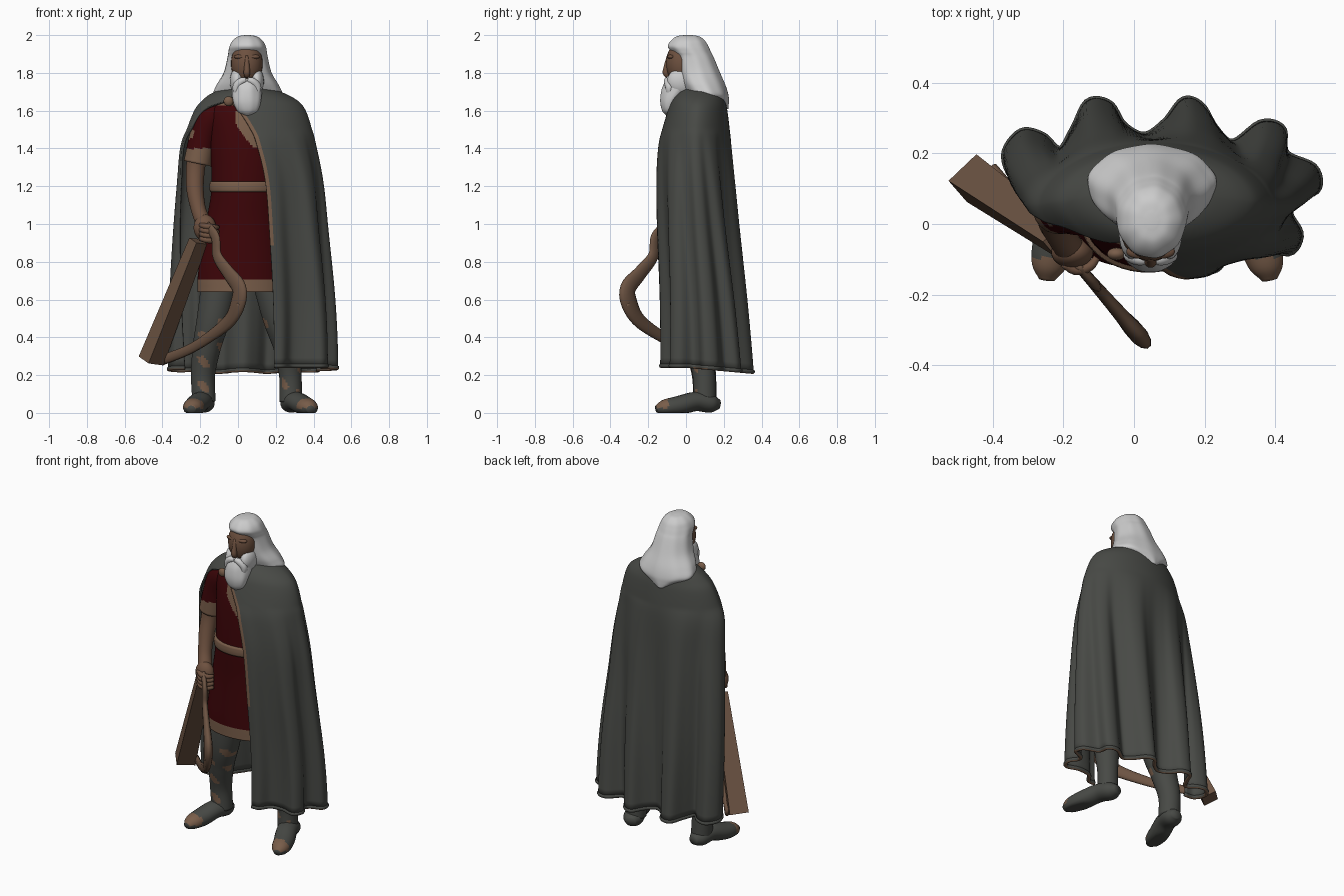
import bpy, bmesh, math
from mathutils import Vector, Matrix

if "Cube" in bpy.data.objects:
    bpy.data.objects.remove(bpy.data.objects["Cube"])


def material(name, rgb):
    m = bpy.data.materials.new(name)
    m.use_nodes = True
    m.diffuse_color = (*rgb, 1)
    b = m.node_tree.nodes["Principled BSDF"]
    b.inputs["Base Color"].default_value = (*rgb, 1)
    b.inputs["Roughness"].default_value = 0.9
    return m


GREY = material("charcoal cloth", (.064, .067, .06))
RED = material("dark red cloth", (.046, .0015, .0025))
TRIM = material("tan trim", (.19, .11, .068))
SKIN = material("skin", (.155, .082, .05))
WOOD = material("wood", (.15, .087, .055))
WHITE = material("white hair", (.6, .6, .6))


def spline(pts, n):
    """Sample a smooth curve through tuples of any length."""
    p = [Vector(q) for q in pts]
    out = []
    for i in range(n):
        t = i / (n - 1) * (len(p) - 1)
        k = min(int(t), len(p) - 2)
        f = t - k
        b, c = p[k], p[k + 1]
        tb = (c - p[k - 1]) / 2 if k else c - b
        tc = (p[k + 2] - b) / 2 if k + 2 < len(p) else c - b
        h = f * f * (3 - 2 * f)
        out.append(b * (1 - h) + c * h + tb * f * (1 - f) ** 2 - tc * f * f * (1 - f))
    return out


def finish(name, bm, mats, rule=None, smooth=True):
    bmesh.ops.recalc_face_normals(bm, faces=bm.faces)
    for f in bm.faces:
        f.smooth = smooth
        if rule:
            f.material_index = rule(f.calc_center_median())
    me = bpy.data.meshes.new(name)
    bm.to_mesh(me)
    bm.free()
    for m in mats:
        me.materials.append(m)
    ob = bpy.data.objects.new(name, me)
    bpy.context.collection.objects.link(ob)
    return ob


def skin_rings(bm, rings, closed=True):
    vs = [[bm.verts.new(p) for p in r] for r in rings]
    m = len(vs[0])
    for a, b in zip(vs, vs[1:]):
        for j in range(m if closed else m - 1):
            k = (j + 1) % m
            bm.faces.new((a[j], a[k], b[k], b[j]))
    if closed:
        bm.faces.new(vs[0])
        bm.faces.new(vs[-1])


def loft(name, rows, mats, rule=None, n=40, m=48, ripple=0):
    """Stack of ellipses, rows are (z, cx, rx, front y, back y)."""
    rings = []
    for z, cx, rx, y0, y1 in spline(rows, n):
        ring = []
        for j in range(m):
            a = math.tau * j / m
            k = 1 + ripple * math.sin(9 * a + 4 * z)
            ring.append((cx + rx * k * math.cos(a),
                         (y0 + y1) / 2 + (y1 - y0) / 2 * k * math.sin(a), z))
        rings.append(ring)
    bm = bmesh.new()
    skin_rings(bm, rings)
    return finish(name, bm, mats, rule)


def tube(name, pts, mats, rule=None, ref=(0, 1, 0), flat=1, n=30, m=20, smooth=True):
    """Round or flattened tube, points are (x, y, z, radius)."""
    s = spline(pts, n)
    ref = Vector(ref).normalized()
    rings = []
    for i, q in enumerate(s):
        t = (s[min(i + 1, n - 1)] - s[max(i - 1, 0)]).xyz.normalized()
        u = t.cross(ref).normalized()
        v = u.cross(t)
        ring = []
        for j in range(m):
            a = math.tau * (j + .5) / m
            p = q.xyz + q[3] * (u * math.cos(a) + v * flat * math.sin(a))
            p.z = max(p.z, 0)
            ring.append(p)
        rings.append(ring)
    bm = bmesh.new()
    skin_rings(bm, rings)
    return finish(name, bm, mats, rule, smooth)


def ball(name, loc, size, mat):
    bm = bmesh.new()
    bmesh.ops.create_uvsphere(bm, u_segments=24, v_segments=16, radius=1)
    bmesh.ops.transform(bm, matrix=Matrix.Translation(loc) @ Matrix.Diagonal((*size, 1)), verts=bm.verts)
    return finish(name, bm, [mat])


# Cloak: half-open rounded rings on the shoulders blending into a wavy hem
cloak_rows = [  # z, right x, left x, front y, back y, start and end angle
    (1.72, -.04, .14, 0, .18, -105, 255), (1.69, -.13, .235, -.04, .193, -108, 250),
    (1.65, -.185, .31, -.07, .203, -114, 240), (1.6, -.225, .352, -.09, .213, -102, 212),
    (1.5, -.265, .385, -.12, .225, -89, 198), (1.4, -.295, .397, -.145, .23, -83, 188),
    (1.2, -.31, .418, -.165, .23, -78, 182), (.9, -.335, .43, -.17, .23, -75, 178),
    (.57, -.36, .47, -.15, .24, -73, 178), (.25, -.37, .52, -.13, .25, -72, 178)]
hem = [(.19, -.13), (.235, -.125), (.28, -.07), (.36, -.06), (.44, -.08), (.47, -.03),
       (.44, .03), (.46, .07), (.52, .1), (.51, .16), (.43, .2), (.42, .27), (.36, .285),
       (.28, .23), (.23, .27), (.19, .335), (.14, .35), (.09, .29), (.03, .25), (-.03, .28),
       (-.07, .34), (-.13, .345), (-.17, .27), (-.21, .21), (-.26, .25), (-.32, .26),
       (-.365, .2), (-.34, .13), (-.28, .12)]
COLS = 150
edge = spline(hem, COLS)
rings = []
for z, x0, x1, y0, y1, a0, a1 in spline(cloak_rows, 70):
    s = min(1, max(0, (1.5 - z) / 1.25)) ** .85
    ring = []
    for j, e in enumerate(edge):
        a = math.radians(a0 + (a1 - a0) * j / (COLS - 1))
        depth = math.copysign(abs(math.sin(a)) ** 1.15, math.sin(a))
        p = Vector(((x0 + x1) / 2 + (x1 - x0) / 2 * math.cos(a),
                    (y0 + y1) / 2 + (y1 - y0) / 2 * depth))
        p = p.lerp(e, s)
        ring.append((p.x, p.y, z - .09 * s * max(p.y, 0)))
    rings.append(ring)
bm = bmesh.new()
skin_rings(bm, rings, closed=False)
cloak = finish("cloak", bm, [GREY, TRIM])
for i, f in enumerate(cloak.data.polygons):
    row, col = divmod(i, COLS - 1)
    f.material_index = int(col < 2 and 6 < row < 54)
sol = cloak.modifiers.new("thickness", "SOLIDIFY")
sol.thickness = .012
sol.offset = 0

# Rolled hem, brown underneath
tube("cloak_hem", [(*p[:2], p[2], .012) for p in rings[-1]], [GREY, TRIM],
     lambda c: int(c.z < .244 - .09 * max(c.y, 0)), ref=(0, 0, 1), n=COLS, m=12)


# Tunic with tan collar, curved chest panel and lower border
def tunic_rule(c):
    left = -.015 + 1.8 * max(0, 1.55 - c.z) ** 1.5
    panel = 1.4 < c.z < 1.6 and c.x > left and c.y < 0
    return int(c.z < .705 or c.z > 1.625 or panel)


loft("tunic", [(.64, .02, .235, -.125, .17), (.75, .02, .23, -.125, .17),
               (1, .03, .2, -.12, .16), (1.2, .04, .18, -.125, .15),
               (1.45, .05, .2, -.115, .18), (1.6, .05, .2, -.085, .17),
               (1.66, .05, .13, -.05, .15), (1.7, .05, .07, -.02, .1)],
     [RED, TRIM], tunic_rule, n=130, m=180)
loft("belt", [(1.17, .04, .188, -.135, .155), (1.195, .04, .192, -.138, .158),
              (1.225, .04, .188, -.135, .155)], [TRIM], n=6)
ball("brooch", (-.05, -.085, 1.65), (.026, .018, .026), TRIM)


# Right arm, sleeve and hand
def sleeve_rule(c):
    return int(c.z < 1.4 or (c.x < -.235 and 1.45 < c.z < 1.52))


tube("sleeve", [(-.1, .05, 1.6, .06), (-.145, .045, 1.56, .076), (-.185, .045, 1.46, .073),
                (-.215, .045, 1.32, .074)], [RED, TRIM], sleeve_rule, n=40)
tube("forearm", [(-.215, .05, 1.38, .055), (-.226, .04, 1.28, .05), (-.227, .01, 1.18, .046),
                 (-.21, -.03, 1.08, .04), (-.185, -.065, 1.01, .042)], [SKIN])
ball("hand", (-.175, -.08, .98), (.06, .045, .07), SKIN)
for i in range(4):
    z = .995 - i * .024
    tube("finger", [(-.2, -.11, z, .013), (-.165, -.13, z - .008, .016),
                    (-.125, -.12, z - .012, .014), (-.105, -.095, z - .012, .01)],
         [SKIN], ref=(0, 0, 1), n=10, m=10)


# Legs and boots
def leg_rule(c):
    wave = math.sin(c.z * 48 + c.x * 28) + .5 * math.sin(c.x * 60)
    return int(c.y < .06 and c.z < .5 and wave > .8)


def boot_rule(c):
    return int(c.y < -.095 and c.z > .025)


legs = {"right": [(-.09, .05, .72, .1), (-.13, .05, .5, .088), (-.165, .07, .35, .075),
                  (-.185, .095, .2, .064), (-.18, .1, .06, .062)],
        "left": [(.17, .05, .72, .1), (.22, .05, .5, .088), (.26, .07, .35, .073),
                 (.277, .095, .2, .06), (.28, .1, .06, .06)]}
for side, pts in legs.items():
    tube(side + "_leg", pts, [GREY, TRIM], leg_rule, n=60, m=32)
    d = -.9 if side == "right" else 1.4
    x = pts[-1][0]
    tube(side + "_boot", [(x - d * .01, .175, .045, .03), (x, .13, .05, .058),
                          (x + d * .02, .05, .06, .06), (x + d * .05, -.04, .038, .06),
                          (x + d * .068, -.115, .027, .05), (x + d * .075, -.158, .02, .022)],
         [GREY, TRIM], boot_rule, ref=(0, 0, 1), flat=.85)

# Crossbow: tapered stock and curved limb in one upright plane
plane = (1.15, 1, 0)
tube("stock", [(-.21, -.045, .91, .045), (-.46, .13, .275, .062)], [WOOD],
     ref=plane, flat=1.25, n=2, m=4, smooth=False)
limb = [(-.165, .99, .026), (-.12, .93, .03), (-.11, .83, .033), (-.05, .74, .04),
        (.006, .66, .05), (0, .58, .052), (-.045, .49, .04), (-.14, .41, .031),
        (-.26, .335, .027), (-.4, .28, .028)]
tube("bow_limb", [(x, -.3 - 1.15 * x, z, r) for x, z, r in limb], [WOOD],
     ref=plane, flat=.5, n=50, m=12)
tube("bow_spur", [(x, -.3 - 1.15 * x, z, r) for x, z, r in [(.015, .58, .025), (-.015, .5, .01)]],
     [WOOD], ref=plane, n=6, m=10)

# Head, hair and beard
ball("face", (.047, -.02, 1.85), (.084, .086, .12), SKIN)
tube("nose", [(.047, -.092, 1.89, .01), (.047, -.104, 1.83, .015), (.047, -.106, 1.8, .018),
              (.047, -.096, 1.78, .012)], [SKIN], n=10, m=12)
for s in (-1, 1):
    ball("brow", (.047 + s * .033, -.078, 1.885), (.036, .02, .013), SKIN)
    ball("side_beard", (.047 + s * .052, -.025, 1.755), (.038, .075, .07), WHITE)
    tube("moustache", [(.047 + s * .004, -.1, 1.763, .014), (.047 + s * .03, -.098, 1.755, .02),
                       (.047 + s * .055, -.088, 1.725, .022), (.047 + s * .05, -.09, 1.68, .015)],
         [WHITE], n=14, m=12)
loft("hair", [(2, .05, .015, -.01, .03), (1.993, .05, .05, -.05, .07), (1.97, .05, .08, -.08, .1),
              (1.94, .05, .096, -.096, .118), (1.91, .05, .102, -.075, .132), (1.88, .05, .107, -.055, .147),
              (1.8, .05, .127, -.045, .18), (1.73, .05, .167, -.02, .21), (1.68, .05, .178, .02, .224),
              (1.645, .04, .1, .1, .226), (1.61, .03, .025, .17, .224)],
     [WHITE], n=60, m=72, ripple=.012)
loft("beard", [(1.575, .05, .02, -.105, -.07), (1.6, .05, .055, -.127, -.05),
               (1.65, .047, .074, -.137, -.03), (1.71, .047, .08, -.13, .03),
               (1.75, .047, .08, -.113, .05), (1.77, .047, .068, -.098, .04)],
     [WHITE], n=24, ripple=.012)
